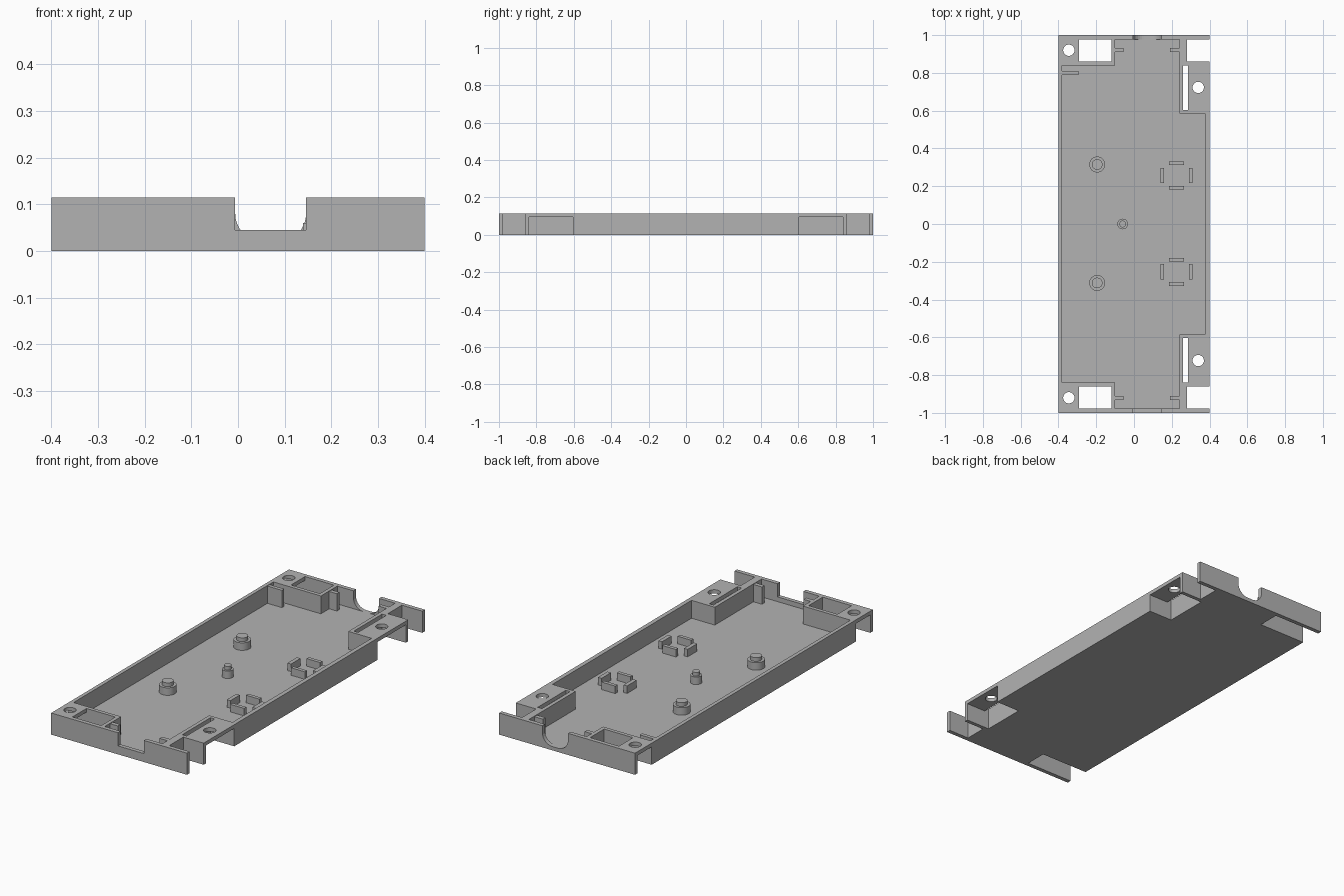
import bpy
import bmesh
from math import cos, sin, pi

cube = bpy.data.objects.get("Cube")
if cube:
    bpy.data.objects.remove(cube, do_unlink=True)

grey = bpy.data.materials.new("plain_grey")
grey.use_nodes = True
colour = (0.45, 0.45, 0.45, 1)
grey.diffuse_color = colour
grey.node_tree.nodes["Principled BSDF"].inputs["Base Color"].default_value = colour

HEIGHT, FLOOR, PLATE = 0.115, 0.02, 0.095
ABOVE, BELOW = HEIGHT + 0.1, -0.1


def prism(name, outline, low, high, axis="z"):
    """Extrude a closed outline: along z from (x, y), or along y from (x, z)."""
    bm = bmesh.new()
    place = (lambda a, b: (a, b, low)) if axis == "z" else (lambda a, b: (a, low, b))
    face = bm.faces.new([bm.verts.new(place(a, b)) for a, b in outline])
    new = bmesh.ops.extrude_face_region(bm, geom=[face])["geom"]
    shift = (0, 0, high - low) if axis == "z" else (0, high - low, 0)
    bmesh.ops.translate(bm, vec=shift, verts=[v for v in new if isinstance(v, bmesh.types.BMVert)])
    bmesh.ops.recalc_face_normals(bm, faces=bm.faces)
    mesh = bpy.data.meshes.new(name)
    bm.to_mesh(mesh)
    bm.free()
    mesh.materials.append(grey)
    obj = bpy.data.objects.new(name, mesh)
    bpy.context.collection.objects.link(obj)
    return obj


def box(name, x0, x1, y0, y1, z0, z1):
    y0, y1 = sorted((y0, y1))
    return prism(name, [(x0, y0), (x1, y0), (x1, y1), (x0, y1)], z0, z1)


def disc(name, x, y, radius, z0, z1, sides=32):
    ring = [(x + radius * cos(2 * pi * i / sides), y + radius * sin(2 * pi * i / sides))
            for i in range(sides)]
    obj = prism(name, ring, z0, z1)
    for p in obj.data.polygons:
        p.use_smooth = abs(p.normal.z) < 0.5
    for e in obj.data.edges:
        a, b = (obj.data.vertices[i].co.z for i in e.vertices)
        e.use_edge_sharp = abs(a - b) < 1e-5
    return obj


# Tray block with a stepped cavity
tray = box("tray", -0.4, 0.4, -1, 1, 0, HEIGHT)
half = [(0.377, 0.585), (0.24, 0.585), (0.24, 0.978),
        (-0.1, 0.978), (-0.1, 0.84), (-0.38, 0.84)]
cutters = [prism("cavity_cutter", half + [(x, -y) for x, y in reversed(half)], FLOOR, ABOVE)]

for s in (1, -1):
    # Left corner: recess under a top plate, with window and screw hole
    cutters += [
        box("corner_recess_cutter", -0.5, -0.12, s * 0.86, s * 0.978, BELOW, PLATE),
        box("corner_window_cutter", -0.29, -0.12, s * 0.86, s * 0.978, PLATE - 0.02, ABOVE),
        disc("corner_hole_cutter", -0.345, s * 0.92, 0.03, PLATE - 0.02, ABOVE),
        # Right side: open corner, then recess with slot and screw hole
        box("open_corner_cutter", 0.28, 0.5, s * 0.86, s * 0.978, BELOW, ABOVE),
        box("side_recess_cutter", 0.26, 0.5, s * 0.603, s * 0.84, BELOW, PLATE),
        box("slot_cutter", 0.26, 0.285, s * 0.603, s * 0.84, PLATE - 0.02, ABOVE),
        disc("side_hole_cutter", 0.34, s * 0.723, 0.03, PLATE - 0.02, ABOVE),
    ]

# Square front notch and round-bottomed back notch
NOTCH_L, NOTCH_R, R = -0.006, 0.146, 0.06
cutters.append(box("front_notch_cutter", NOTCH_L, NOTCH_R, -1.1, -0.95, 0.045, ABOVE))
arc = [pi / 2 * i / 8 for i in range(9)]
rounded = [(NOTCH_L, ABOVE)]
rounded += [(NOTCH_L + R - R * cos(a), FLOOR + R - R * sin(a)) for a in arc]
rounded += [(NOTCH_R - R + R * sin(a), FLOOR + R - R * cos(a)) for a in arc]
rounded.append((NOTCH_R, ABOVE))
cutters.append(prism("back_notch_cutter", rounded, 0.95, 1.1, axis="y"))

for cutter in cutters:
    mod = tray.modifiers.new(cutter.name, "BOOLEAN")
    mod.operation, mod.solver, mod.object = "DIFFERENCE", "EXACT", cutter
graph = bpy.context.evaluated_depsgraph_get()
tray_mesh = bpy.data.meshes.new_from_object(tray.evaluated_get(graph))
tray.modifiers.clear()
tray.data = tray_mesh
for cutter in cutters:
    bpy.data.objects.remove(cutter, do_unlink=True)

# Guide ribs
BASE = FLOOR - 0.005
box("side_rib", -0.385, -0.295, 0.79, 0.81, BASE, HEIGHT - 0.003)
for s, end in ((1, "back"), (-1, "front")):
    box(end + "_left_rib", -0.105, -0.055, s * 0.91, s * 0.932, BASE, HEIGHT - 0.003)
    box(end + "_right_rib", 0.19, 0.245, s * 0.91, s * 0.932, BASE, HEIGHT - 0.003)

# Stepped pegs
for name, x, y, r, pin, top in (("back_peg", -0.195, 0.315, 0.042, 0.028, 0.06),
                                ("front_peg", -0.195, -0.312, 0.042, 0.028, 0.06),
                                ("middle_peg", -0.06, 0, 0.028, 0.018, 0.06)):
    disc(name + "_base", x, y, r, BASE, top)
    disc(name + "_pin", x, y, pin, BASE, top + 0.02)

# Square holders made of four short bars
for end, cy in (("back", 0.257), ("front", -0.253)):
    cx, near, far, w = 0.225, 0.065, 0.086, 0.04
    for s in (1, -1):
        side = "outer" if s > 0 else "inner"
        y0, y1 = cy + s * (near - 0.01), cy + s * (far - 0.012)
        box(f"{end}_holder_cross_bar_{side}", cx - w, cx + w, y0, y1, BASE, 0.06)
        x0, x1 = sorted((cx + s * near, cx + s * far))
        box(f"{end}_holder_long_bar_{side}", x0, x1, cy - w, cy + w, BASE, 0.06)
